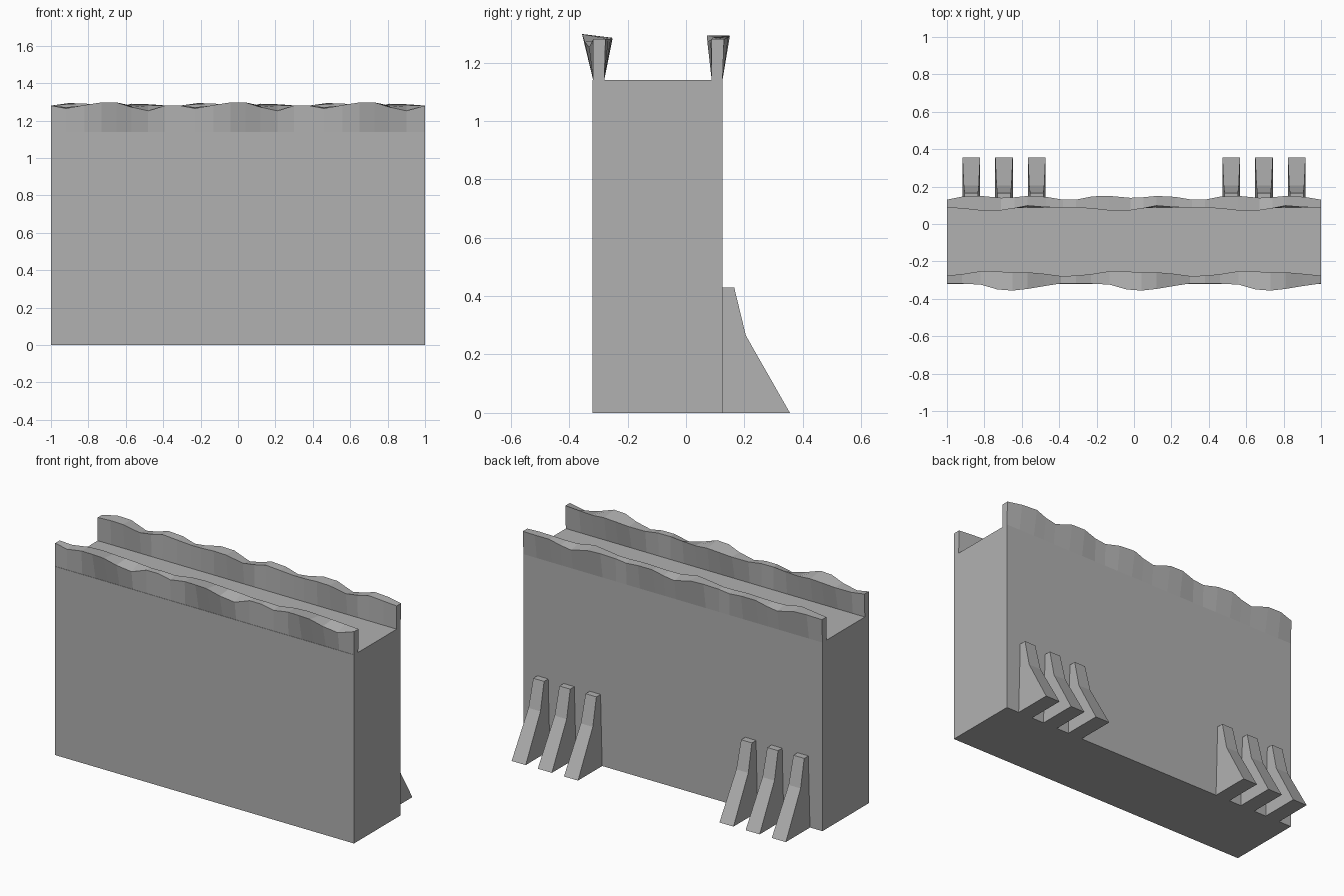
import bpy
import bmesh

if "Cube" in bpy.data.objects:
    bpy.data.objects.remove(bpy.data.objects["Cube"])

WALK = 1.14      # height of the walkway
PERIOD = 0.69    # length of one worn stretch of parapet

stone = bpy.data.materials.new("dark_stone")
stone.diffuse_color = (0.44, 0.44, 0.44, 1)
stone.use_nodes = True
stone.node_tree.nodes["Principled BSDF"].inputs["Base Color"].default_value = stone.diffuse_color


def finish(name, bm):
    bmesh.ops.recalc_face_normals(bm, faces=bm.faces[:])
    me = bpy.data.meshes.new(name)
    bm.to_mesh(me)
    bm.free()
    me.materials.append(stone)
    ob = bpy.data.objects.new(name, me)
    bpy.context.collection.objects.link(ob)
    return ob


def loft(name, sections):
    """Skin closed loops of equal length and cap both ends."""
    bm = bmesh.new()
    rings = [[bm.verts.new(p) for p in s] for s in sections]
    n = len(rings[0])
    for a, b in zip(rings, rings[1:]):
        for i in range(n):
            j = (i + 1) % n
            bm.faces.new((a[i], a[j], b[j], b[i]))
    bm.faces.new(rings[0])
    bm.faces.new(rings[-1])
    return finish(name, bm)


def parapet(name, base_out, base_in, wave):
    """Repeat the wavy top edge along x; each row is offset, y out, y in, z out, z in."""
    stations = [(-1 + k * PERIOD + t, *rest) for k in range(3) for t, *rest in wave]
    stations = [s for s in stations if s[0] < 0.96] + [(1.0, *wave[0][1:])]
    return loft(name, [[(x, base_out, WALK), (x, yo, zo), (x, yi, zi), (x, base_in, WALK)]
                       for x, yo, yi, zo, zi in stations])


# Main wall block
loft("wall_body", [[(x, -0.32, 0), (x, 0.125, 0), (x, 0.125, WALK), (x, -0.32, WALK)]
                   for x in (-1, 1)])

# Worn parapets, leaning outward in places
parapet("front_parapet", -0.318, -0.28, [
    (0.00, -0.318, -0.276, 1.28, 1.28),
    (0.08, -0.319, -0.268, 1.265, 1.272),
    (0.18, -0.324, -0.252, 1.283, 1.28),
    (0.27, -0.350, -0.253, 1.297, 1.285),
    (0.35, -0.356, -0.260, 1.297, 1.285),
    (0.43, -0.347, -0.258, 1.272, 1.28),
    (0.52, -0.332, -0.266, 1.252, 1.28),
    (0.61, -0.318, -0.278, 1.28, 1.28)])
parapet("back_parapet", 0.125, 0.088, [
    (0.00, 0.13, 0.088, 1.28, 1.28),
    (0.09, 0.148, 0.082, 1.293, 1.288),
    (0.18, 0.15, 0.072, 1.29, 1.292),
    (0.29, 0.14, 0.073, 1.258, 1.272),
    (0.36, 0.143, 0.084, 1.27, 1.277),
    (0.43, 0.15, 0.098, 1.29, 1.287),
    (0.53, 0.145, 0.09, 1.287, 1.285),
    (0.62, 0.13, 0.088, 1.272, 1.28)])

# Sloping buttresses on the back: z, outer y, half width
profile = [(0, 0.356, 0.047), (0.265, 0.205, 0.04), (0.43, 0.165, 0.036)]
for side in (-1, 1):
    for i, cx in enumerate((0.52, 0.695, 0.87)):
        c = side * cx
        loft(f"buttress_{'left' if side < 0 else 'right'}_{i + 1}",
             [[(c - w, 0.125, z), (c + w, 0.125, z), (c + w, y, z), (c - w, y, z)]
              for z, y, w in profile])
